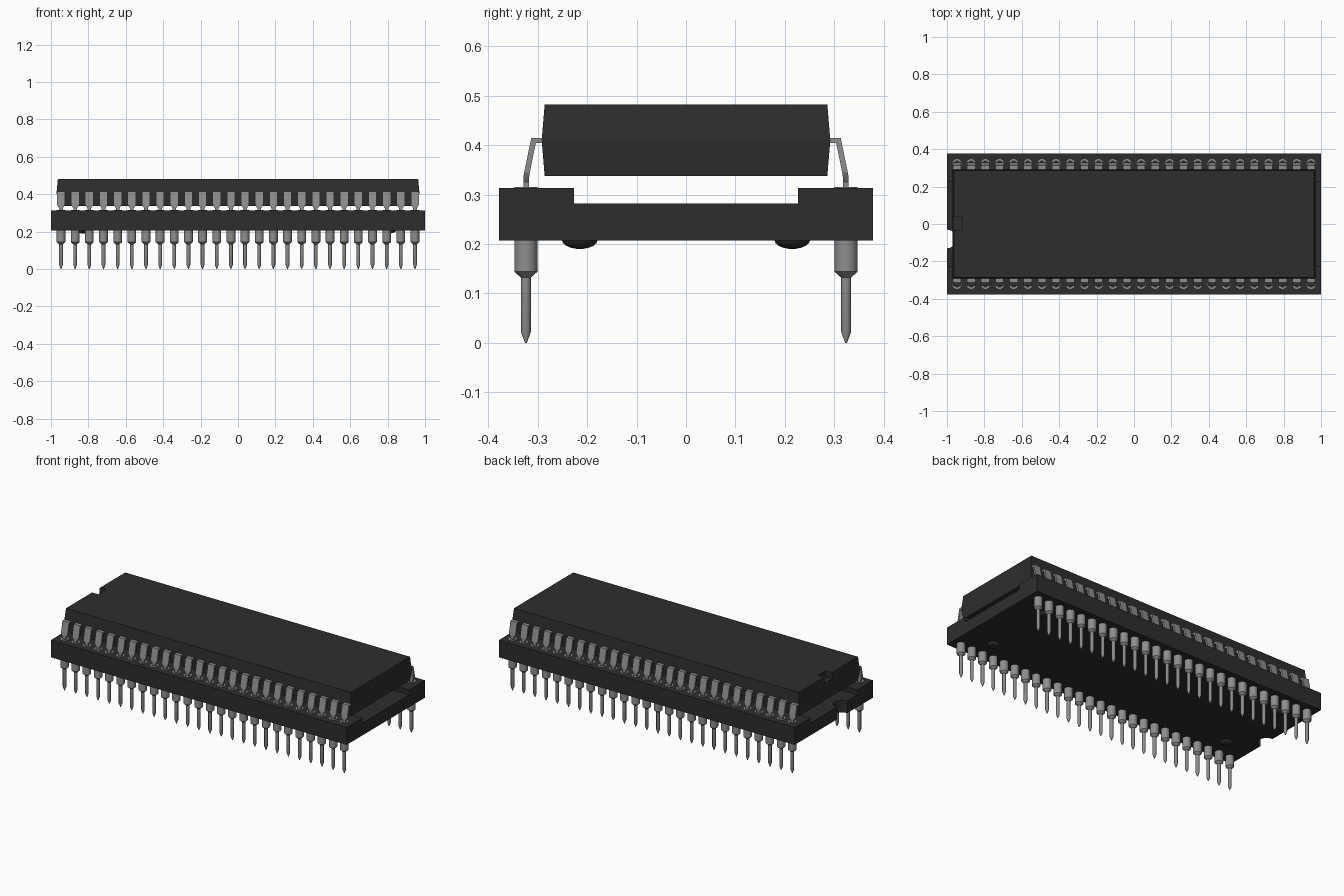
import bpy, bmesh, math
from mathutils import Vector

cube = bpy.data.objects.get("Cube")
if cube:
    bpy.data.objects.remove(cube, do_unlink=True)

PINS = 26
PITCH = 0.0757
X0 = -PITCH * (PINS - 1) / 2
ROW = 0.324


def material(name, rgb, metallic=0.0):
    m = bpy.data.materials.new(name)
    m.use_nodes = True
    m.diffuse_color = (*rgb, 1)
    bsdf = next(n for n in m.node_tree.nodes if n.type == 'BSDF_PRINCIPLED')
    bsdf.inputs["Base Color"].default_value = (*rgb, 1)
    bsdf.inputs["Roughness"].default_value = 0.6
    return m


BLACK = material("black plastic", (0.027, 0.027, 0.027))
METAL = material("grey metal", (0.27, 0.27, 0.27))


def finish(bm, name, mat, smooth=False):
    bmesh.ops.recalc_face_normals(bm, faces=bm.faces)
    me = bpy.data.meshes.new(name)
    bm.to_mesh(me)
    bm.free()
    ob = bpy.data.objects.new(name, me)
    bpy.context.collection.objects.link(ob)
    me.materials.append(mat)
    bpy.ops.object.select_all(action='DESELECT')
    ob.select_set(True)
    bpy.context.view_layer.objects.active = ob
    if smooth:
        bpy.ops.object.shade_smooth_by_angle(angle=math.radians(35))
    return ob


def loft(bm, loops):
    """Join matching vertex loops into a closed, capped solid."""
    rings = [[bm.verts.new(p) for p in loop] for loop in loops]
    n = len(rings[0])
    for a, b in zip(rings, rings[1:]):
        for i in range(n):
            bm.faces.new((a[i], a[(i + 1) % n], b[(i + 1) % n], b[i]))
    bm.faces.new(rings[0][::-1])
    bm.faces.new(rings[-1])


def circle(x, y, z, r, n):
    return [(x + r * math.cos(2 * math.pi * i / n),
             y + r * math.sin(2 * math.pi * i / n), z) for i in range(n)]


def rect(hx, hy, z, x=0, y=0):
    return [(x - hx, y - hy, z), (x + hx, y - hy, z),
            (x + hx, y + hy, z), (x - hx, y + hy, z)]


def cut(target, bm, name):
    """Subtract a temporary cutter from the target."""
    cutter = finish(bm, name, BLACK)
    cutter.hide_render = True
    mod = target.modifiers.new("cut", 'BOOLEAN')
    mod.operation = 'DIFFERENCE'
    mod.solver = 'EXACT'
    mod.object = cutter
    bpy.context.view_layer.objects.active = target
    bpy.ops.object.modifier_apply(modifier=mod.name)
    bpy.data.objects.remove(cutter, do_unlink=True)


def repeat(ob):
    """Repeat a contact along the row, then mirror to the other row."""
    arr = ob.modifiers.new("row", 'ARRAY')
    arr.count = PINS
    arr.use_relative_offset = False
    arr.use_constant_offset = True
    arr.constant_offset_displace = (PITCH, 0, 0)
    mir = ob.modifiers.new("rows", 'MIRROR')
    mir.use_axis = (False, True, False)
    mir.use_mirror_merge = False


# Socket body: raised side rails with a shallow trough between
section = [(-0.378, 0.207), (0.378, 0.207), (0.378, 0.313), (0.227, 0.313),
           (0.227, 0.282), (-0.227, 0.282), (-0.227, 0.313), (-0.378, 0.313)]
bm = bmesh.new()
loft(bm, [[(x, y, z) for y, z in section] for x in (-1, 1)])
socket = finish(bm, "socket_body", BLACK)

# Round orientation notch in the socket end
bm = bmesh.new()
loft(bm, [circle(-1.0, -0.08, z, 0.05, 24) for z in (0.15, 0.4)])
cut(socket, bm, "socket_notch_cutter")

# Chip body: widest at the lead line, drafted above and below
bm = bmesh.new()
loft(bm, [rect(0.963, 0.286, 0.338), rect(0.97, 0.292, 0.410),
          rect(0.963, 0.286, 0.482)])
chip = finish(bm, "chip_body", BLACK)

# Square orientation notch in the chip end
bm = bmesh.new()
loft(bm, [rect(0.04, 0.037, z, -0.96, 0.003) for z in (0.445, 0.52)])
cut(chip, bm, "chip_notch_cutter")

# Domed standoffs under the socket
for x, xname in ((-0.83, "right"), (0.81, "left")):
    for y, yname in ((-0.215, "front"), (0.215, "back")):
        bm = bmesh.new()
        steps = [math.radians(a) for a in (0, 20, 40, 60, 78)]
        loft(bm, [circle(x, y, 0.208 - 0.018 * math.sin(a),
                         0.036 * math.cos(a), 24) for a in steps])
        finish(bm, f"standoff_{yname}_{xname}", BLACK, True)

# Turned socket pins: pointed tail, sleeve and open rim at the top
pin_profile = [(0.002, 0.0), (0.010, 0.022), (0.010, 0.132), (0.0235, 0.144),
               (0.0235, 0.315), (0.015, 0.315), (0.015, 0.308)]
bm = bmesh.new()
loft(bm, [circle(X0, -ROW, z, r, 20) for r, z in pin_profile])
repeat(finish(bm, "socket_pins", METAL, True))

# Dark wells inside the pin rims
bm = bmesh.new()
loft(bm, [circle(X0, -ROW, z, 0.0155, 20) for z in (0.309, 0.3125)])
repeat(finish(bm, "pin_wells", BLACK))

# Bent chip leads: wide shoulder narrowing to a thin leg in the pin
# (outer y, outer z, inner y, inner z, half width)
stations = [(0.280, 0.415, 0.280, 0.404, 0.022),
            (0.313, 0.415, 0.304, 0.404, 0.022),
            (0.3275, 0.345, 0.3160, 0.345, 0.022),
            (0.3290, 0.335, 0.3175, 0.335, 0.017),
            (0.3290, 0.325, 0.3175, 0.325, 0.010),
            (0.3290, 0.300, 0.3175, 0.300, 0.010)]
bm = bmesh.new()
loft(bm, [[(X0 - w, -oy, oz), (X0 + w, -oy, oz),
           (X0 + w, -iy, iz), (X0 - w, -iy, iz)]
          for oy, oz, iy, iz, w in stations])
repeat(finish(bm, "chip_leads", METAL))
